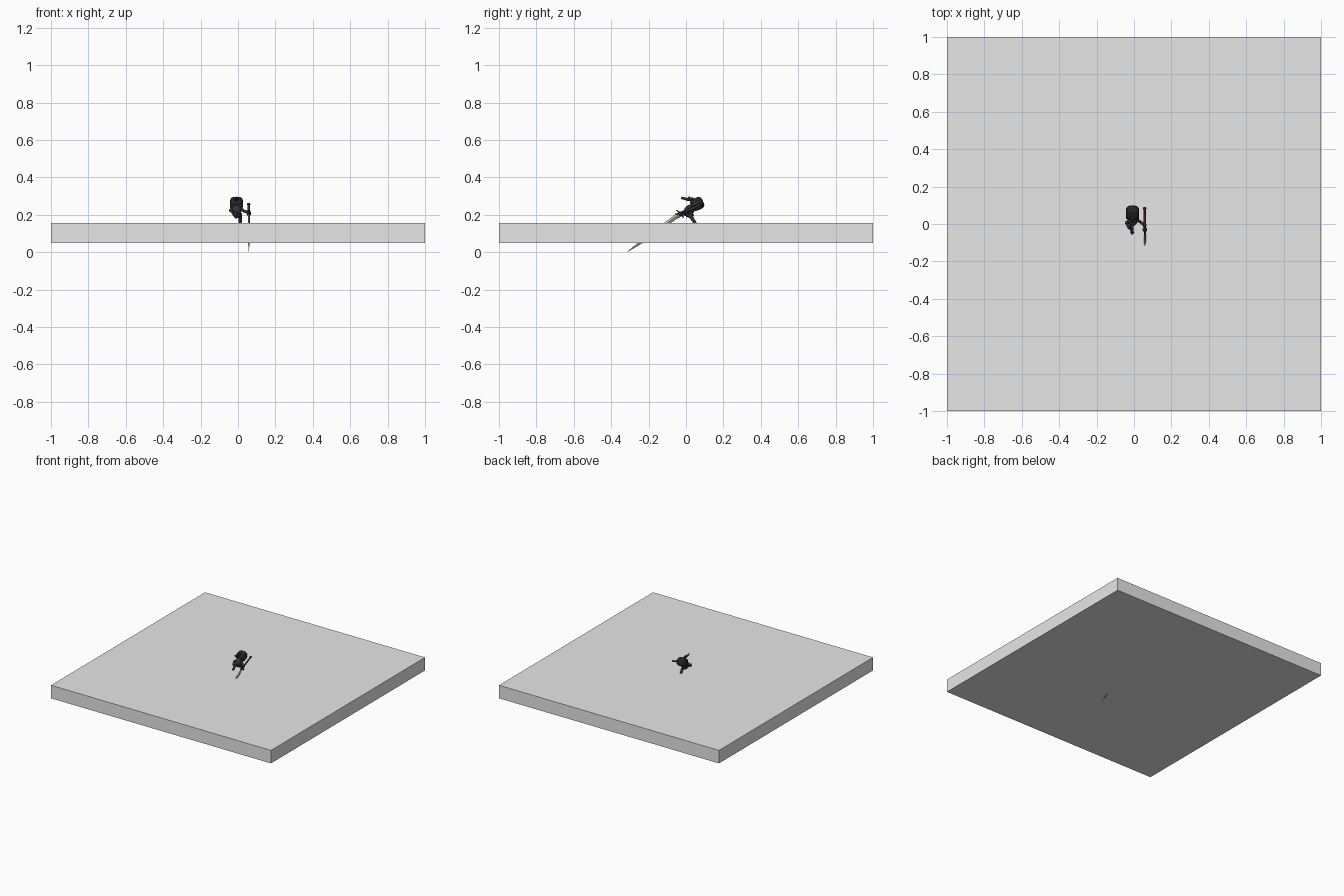
import bpy, bmesh, math
from mathutils import Vector, Matrix

if "Cube" in bpy.data.objects:
    bpy.data.objects.remove(bpy.data.objects["Cube"])


def material(name, rgb):
    m = bpy.data.materials.new(name)
    m.diffuse_color = (*rgb, 1)
    m.use_nodes = True
    m.node_tree.nodes["Principled BSDF"].inputs["Base Color"].default_value = m.diffuse_color
    return m


GREY = material("stone_grey", (0.8, 0.8, 0.8))
BLACK = material("soft_black", (0.018, 0.017, 0.020))
CLOTH = material("dark_cloth", (0.035, 0.032, 0.038))
BROWN = material("dark_leather", (0.06, 0.035, 0.032))
STEEL = material("steel", (0.45, 0.45, 0.45))


def finish(name, bm, mat, smooth=True):
    bmesh.ops.recalc_face_normals(bm, faces=bm.faces)
    me = bpy.data.meshes.new(name)
    bm.to_mesh(me)
    bm.free()
    me.materials.append(mat)
    ob = bpy.data.objects.new(name, me)
    bpy.context.collection.objects.link(ob)
    if smooth:
        bpy.ops.object.select_all(action='DESELECT')
        ob.select_set(True)
        bpy.context.view_layer.objects.active = ob
        bpy.ops.object.shade_smooth_by_angle(angle=math.radians(40))
    return ob


def limb(name, a, b, r1, r2, mat, sides=10, flat=1.0):
    """Tapered rod from a to b; flat squeezes it along x."""
    a, b = Vector(a), Vector(b)
    d = b - a
    bm = bmesh.new()
    bmesh.ops.create_cone(bm, cap_ends=True, segments=sides, radius1=r1, radius2=r2, depth=d.length)
    bmesh.ops.transform(bm, verts=bm.verts, matrix=d.to_track_quat('Z', 'Y').to_matrix().to_4x4())
    bmesh.ops.scale(bm, verts=bm.verts, vec=(flat, 1, 1))
    bmesh.ops.translate(bm, verts=bm.verts, vec=(a + b) / 2)
    return finish(name, bm, mat)


def ball(name, c, size, mat, tilt=0):
    bm = bmesh.new()
    bmesh.ops.create_uvsphere(bm, u_segments=16, v_segments=10, radius=1)
    m = Matrix.Translation(c) @ Matrix.Rotation(math.radians(tilt), 4, 'X') @ Matrix.Diagonal((*size, 1))
    bmesh.ops.transform(bm, verts=bm.verts, matrix=m)
    return finish(name, bm, mat)


def block(name, c, size, mat, tilt=0, bevel=0.0):
    bm = bmesh.new()
    bmesh.ops.create_cube(bm, size=1)
    bmesh.ops.scale(bm, verts=bm.verts, vec=size)
    if bevel:
        bmesh.ops.bevel(bm, geom=bm.edges[:], offset=bevel, segments=3, profile=0.5, affect='EDGES')
    m = Matrix.Translation(c) @ Matrix.Rotation(math.radians(tilt), 4, 'X')
    bmesh.ops.transform(bm, verts=bm.verts, matrix=m)
    return finish(name, bm, mat, bool(bevel))


# Large ground slab
block("ground_slab", (0, 0, 0.1025), (2, 2, 0.107), GREY)

# Head, leaning back, with hood band and raised crest
block("head", (-0.008, 0.06, 0.258), (0.068, 0.068, 0.066), BLACK, 25, 0.02)
block("head_band", (-0.008, 0.057, 0.262), (0.071, 0.066, 0.012), CLOTH, 25, 0.005)
limb("crest_base", (-0.008, 0.04, 0.28), (-0.008, 0.008, 0.283), 0.011, 0.008, BLACK)
limb("crest_tip", (-0.008, 0.012, 0.281), (-0.008, -0.026, 0.291), 0.008, 0.006, CLOTH)
limb("crest_hook", (-0.008, 0.014, 0.280), (-0.008, 0.018, 0.298), 0.007, 0.003, BLACK)

# Torso, belt and hips
ball("torso", (-0.008, 0.018, 0.225), (0.027, 0.026, 0.032), CLOTH, -45)
limb("belt", (-0.006, 0.018, 0.207), (-0.006, 0.022, 0.200), 0.024, 0.024, BROWN, 14)
ball("hips", (-0.003, 0.02, 0.198), (0.023, 0.022, 0.014), BLACK)

# Standing leg and bent front leg
limb("standing_thigh", (0.01, 0.018, 0.203), (0.012, 0.032, 0.18), 0.012, 0.010, CLOTH)
limb("standing_shin", (0.012, 0.032, 0.182), (0.012, 0.05, 0.153), 0.010, 0.008, BROWN)
limb("front_thigh", (-0.014, 0.015, 0.203), (-0.014, -0.022, 0.207), 0.012, 0.010, CLOTH)
limb("front_shin", (-0.014, -0.02, 0.208), (-0.010, -0.042, 0.19), 0.010, 0.008, BROWN)
ball("front_foot", (-0.010, -0.046, 0.187), (0.009, 0.011, 0.007), BLACK)

# Arms
limb("left_upper_arm", (-0.022, 0.022, 0.236), (-0.042, 0.006, 0.222), 0.010, 0.008, CLOTH)
limb("left_forearm", (-0.041, 0.006, 0.223), (-0.028, -0.018, 0.212), 0.008, 0.007, BROWN)
ball("left_hand", (-0.026, -0.02, 0.211), (0.009, 0.009, 0.009), BLACK)
limb("right_upper_arm", (0.012, 0.022, 0.236), (0.034, 0.012, 0.218), 0.010, 0.008, CLOTH)
limb("right_forearm", (0.033, 0.012, 0.219), (0.056, -0.008, 0.214), 0.008, 0.007, BROWN)
ball("right_hand", (0.057, -0.008, 0.215), (0.010, 0.011, 0.010), BLACK)

# Long weapon: grip, pommel, guard prongs and blade through the slab
limb("weapon_grip", (0.057, 0.082, 0.256), (0.058, -0.03, 0.206), 0.006, 0.007, BROWN)
ball("pommel", (0.057, 0.083, 0.256), (0.009, 0.009, 0.008), BLACK)
ball("guard", (0.058, -0.03, 0.206), (0.013, 0.012, 0.012), BLACK)
for i, (dy, dz) in enumerate(((-0.022, 0.020), (0.018, -0.022), (-0.028, -0.002))):
    limb(f"guard_prong_{i + 1}", (0.058, -0.03, 0.206), (0.058, -0.03 + dy, 0.206 + dz), 0.006, 0.002, BLACK, 8)
limb("blade", (0.058, -0.03, 0.206), (0.058, -0.24, 0.054), 0.012, 0.009, STEEL, 4, 0.45)
limb("blade_tip", (0.058, -0.24, 0.054), (0.058, -0.315, 0.0), 0.009, 0.0005, STEEL, 4, 0.45)
